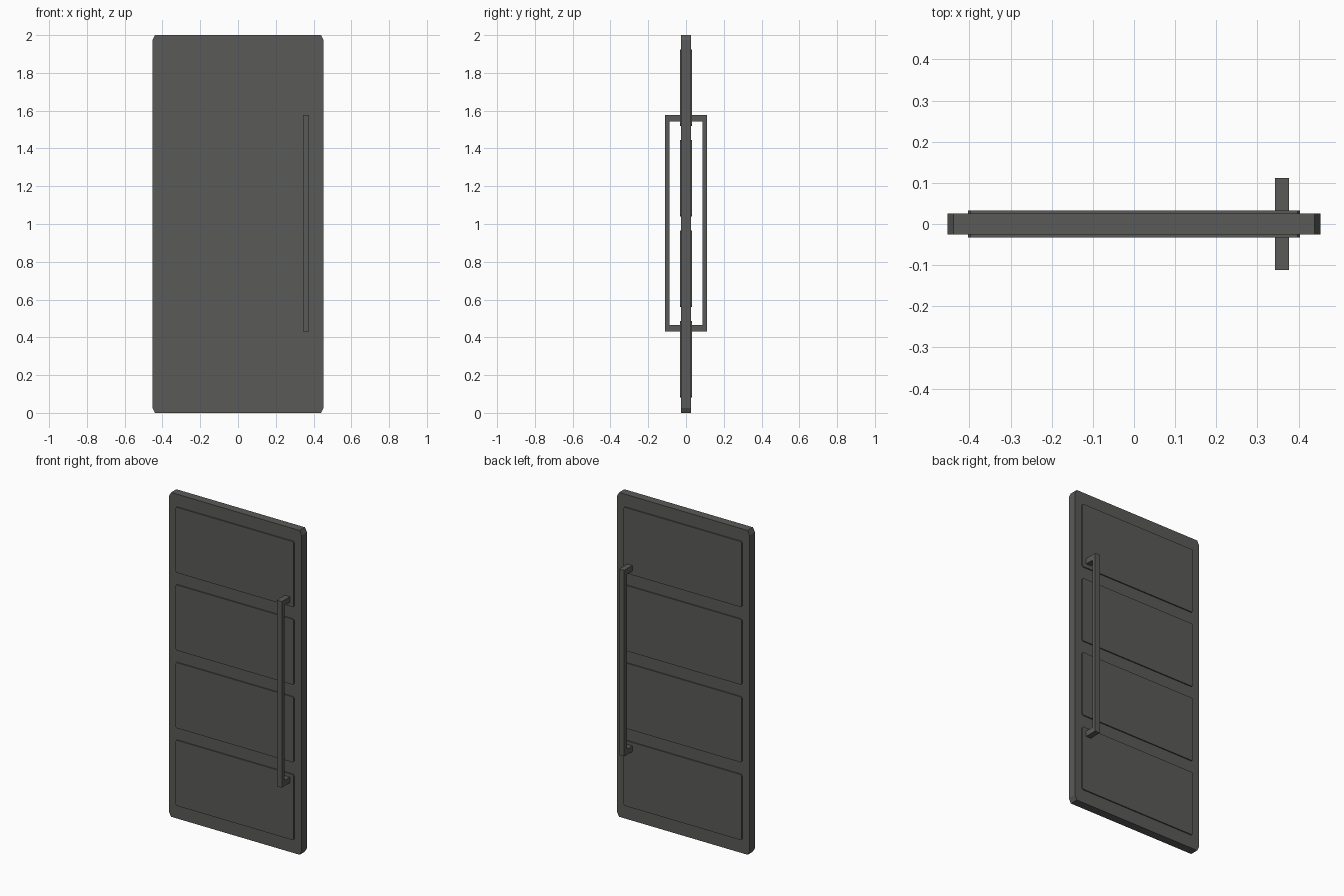
import bpy
import bmesh

old = bpy.data.objects.get("Cube")
if old:
    bpy.data.objects.remove(old, do_unlink=True)

# Single dark grey finish
grey = bpy.data.materials.new("dark_grey")
grey.use_nodes = True
colour = (0.1, 0.105, 0.096, 1)
grey.diffuse_color = colour
grey.node_tree.nodes["Principled BSDF"].inputs["Base Color"].default_value = colour


def add_prism(bm, outline, y0, y1):
    """Extrude an x-z outline from y0 to y1."""
    face = bm.faces.new([bm.verts.new((x, y0, z)) for x, z in outline])
    moved = bmesh.ops.extrude_face_region(bm, geom=[face])["geom"]
    verts = [v for v in moved if isinstance(v, bmesh.types.BMVert)]
    bmesh.ops.translate(bm, verts=verts, vec=(0, y1 - y0, 0))


def finish(name, bm):
    bmesh.ops.recalc_face_normals(bm, faces=bm.faces)
    mesh = bpy.data.meshes.new(name)
    bm.to_mesh(mesh)
    bm.free()
    mesh.materials.append(grey)
    obj = bpy.data.objects.new(name, mesh)
    bpy.context.collection.objects.link(obj)
    return obj


def clipped_rect(half_x, z0, z1, cx, cz):
    """Rectangle with its four corners cut by cx and cz."""
    a, b = half_x, half_x - cx
    return [(-b, z0), (b, z0), (a, z0 + cz), (a, z1 - cz),
            (b, z1), (-b, z1), (-a, z1 - cz), (-a, z0 + cz)]


# Door slab with clipped corners
bm = bmesh.new()
add_prism(bm, clipped_rect(0.453, 0, 2, 0.014, 0.027), -0.026, 0.026)
finish("door_slab", bm)

# Four raised panels, showing on both faces
for i in range(4):
    centre = 0.284 + i * 0.479
    bm = bmesh.new()
    add_prism(bm, clipped_rect(0.403, centre - 0.202, centre + 0.202, 0.006, 0.008),
              -0.033, 0.033)
    finish(f"raised_panel_{i + 1}", bm)

# Pull handles, one closed bracket shape per side
x0, x1 = 0.343, 0.377
low, high, leg = 0.43, 1.578, 0.035
outer, inner, root = 0.112, 0.087, 0.02
for name, side in (("front_handle", -1), ("back_handle", 1)):
    profile = [(root, low), (outer, low), (outer, high), (root, high),
               (root, high - leg), (inner, high - leg),
               (inner, low + leg), (root, low + leg)]
    bm = bmesh.new()
    face = bm.faces.new([bm.verts.new((x0, side * y, z)) for y, z in profile])
    moved = bmesh.ops.extrude_face_region(bm, geom=[face])["geom"]
    bmesh.ops.translate(bm, vec=(x1 - x0, 0, 0),
                        verts=[v for v in moved if isinstance(v, bmesh.types.BMVert)])
    finish(name, bm)
